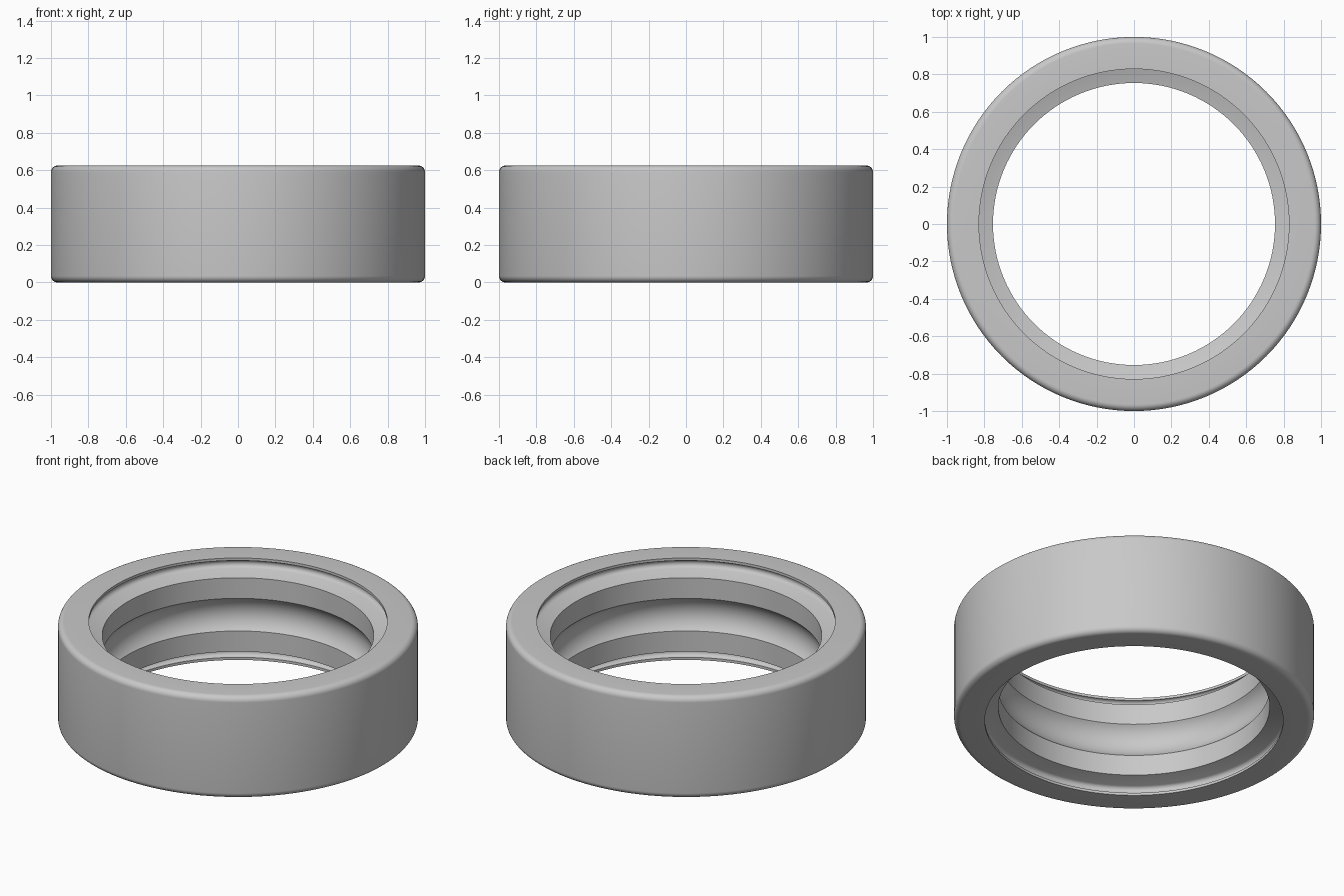
import bpy, bmesh
from math import cos, sin, pi, radians, asin

cube = bpy.data.objects.get("Cube")
if cube:
    bpy.data.objects.remove(cube, do_unlink=True)

HEIGHT = 0.625
MID = HEIGHT / 2
SEGMENTS = 128
LIP_R, SHOULDER_R, SHOULDER_TOP = 0.829, 0.754, 0.5385
FILLET = 0.035
BALL_R, BALL_CENTRE = 0.14, 0.656


def arc(cx, cz, r, start, end, steps):
    """Points (radius, height) along a circular arc, angles in degrees."""
    angles = [radians(start + (end - start) * i / steps) for i in range(steps + 1)]
    return [(cx + r * cos(a), cz + r * sin(a)) for a in angles]


# Upper half of the cross-section, from the outer wall over to the raceway middle
half = arc(1 - FILLET, HEIGHT - FILLET, FILLET, 0, 90, 8)      # rounded outer edge
half += [(LIP_R, HEIGHT)]                                      # flat rim
half += arc(LIP_R, 0.584, 0.025, 90, -75, 12)                  # seal groove
half += [(SHOULDER_R, SHOULDER_TOP)]                           # sloped groove floor
edge = asin((SHOULDER_R - BALL_CENTRE) / BALL_R)
edge_angle = 90 - edge * 180 / pi
half += arc(BALL_CENTRE, MID, BALL_R, edge_angle, 0, 10)       # ball raceway

# Mirror to the lower half; the raceway middle is shared
profile = half + [(r, HEIGHT - z) for r, z in reversed(half[:-1])]

# Revolve the closed cross-section into a ring
bm = bmesh.new()
rings = []
for s in range(SEGMENTS):
    a = 2 * pi * s / SEGMENTS
    rings.append([bm.verts.new((r * cos(a), r * sin(a), z)) for r, z in profile])
count = len(profile)
for s in range(SEGMENTS):
    here, there = rings[s], rings[(s + 1) % SEGMENTS]
    for i in range(count):
        j = (i + 1) % count
        bm.faces.new((here[i], there[i], there[j], here[j]))
bmesh.ops.recalc_face_normals(bm, faces=bm.faces)
mesh = bpy.data.meshes.new("bearing_outer_ring")
bm.to_mesh(mesh)
bm.free()

ring = bpy.data.objects.new("bearing_outer_ring", mesh)
bpy.context.collection.objects.link(ring)

# Plain grey metal
grey = bpy.data.materials.new("grey_metal")
grey.use_nodes = True
colour = (0.58, 0.58, 0.58, 1)
grey.diffuse_color = colour
grey.node_tree.nodes["Principled BSDF"].inputs["Base Color"].default_value = colour
mesh.materials.append(grey)

# Smooth surfaces with crisp edges
bpy.ops.object.select_all(action="DESELECT")
ring.select_set(True)
bpy.context.view_layer.objects.active = ring
bpy.ops.object.shade_smooth_by_angle(angle=radians(30))
